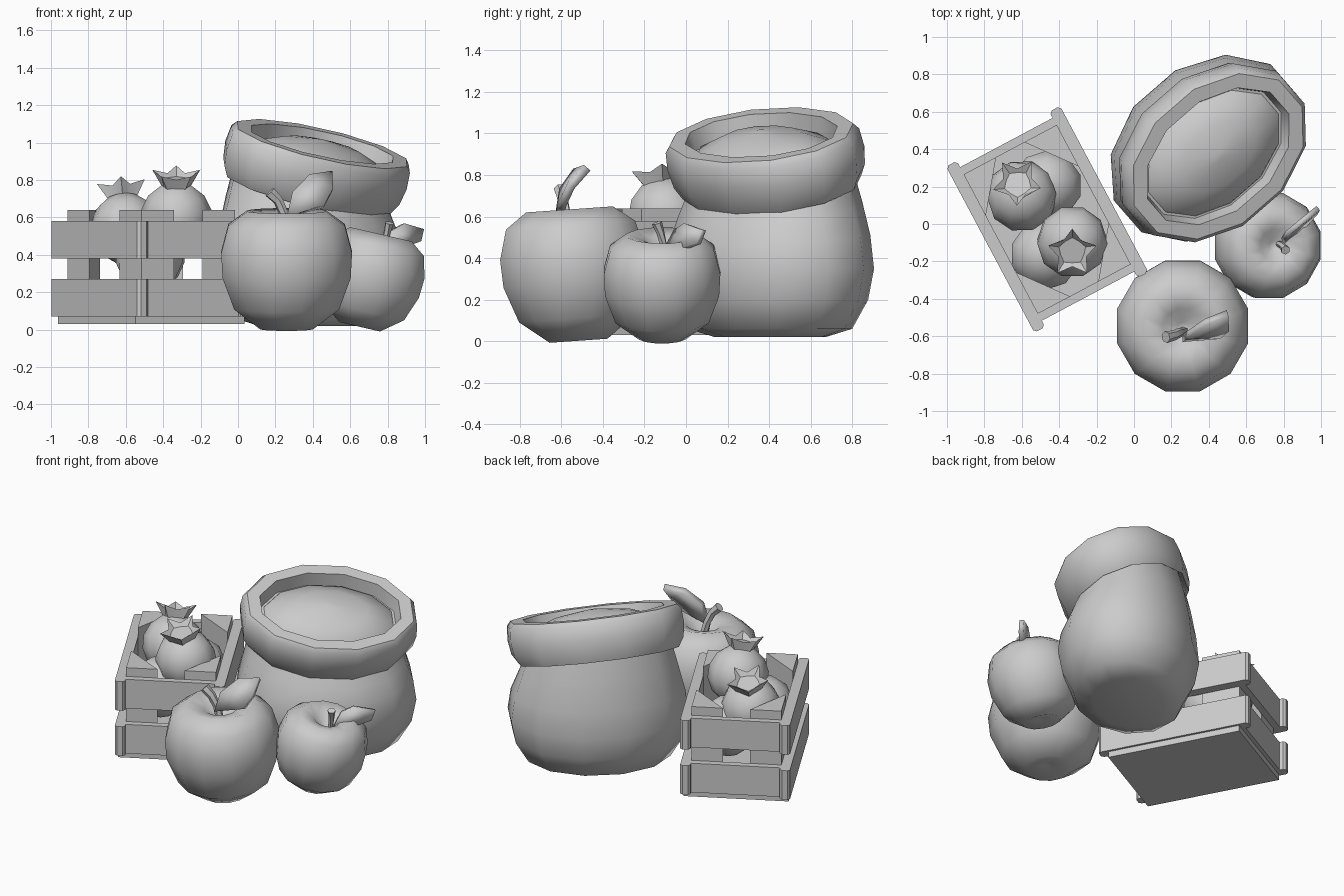
import bpy, bmesh
from math import sin, cos, pi, radians
from mathutils import Vector, Matrix

if "Cube" in bpy.data.objects:
    bpy.data.objects.remove(bpy.data.objects["Cube"])


def finish(name, bm, angle=40, smooth=True):
    bmesh.ops.recalc_face_normals(bm, faces=bm.faces[:])
    me = bpy.data.meshes.new(name)
    bm.to_mesh(me)
    bm.free()
    ob = bpy.data.objects.new(name, me)
    bpy.context.collection.objects.link(ob)
    if smooth:
        for p in me.polygons:
            p.use_smooth = True
        me.set_sharp_from_angle(angle=radians(angle))
    return ob


def loft(name, rings, angle=40):
    """Skin closed rings of points; both ends are capped."""
    bm = bmesh.new()
    rows = [[bm.verts.new(p) for p in r] for r in rings]
    n = len(rows[0])
    for a, b in zip(rows, rows[1:]):
        for i in range(n):
            j = (i + 1) % n
            bm.faces.new((a[i], a[j], b[j], b[i]))
    bm.faces.new(rows[0])
    bm.faces.new(rows[-1])
    return finish(name, bm, angle)


def ellipse(center, ax, ay, n=12, phase=0.0):
    return [center + ax * cos(2 * pi * i / n + phase) + ay * sin(2 * pi * i / n + phase)
            for i in range(n)]


# Sack: oval rings that lean over towards the rolled rim
turn = radians(41)
U = Vector((cos(turn), sin(turn), 0))
V = Vector((-sin(turn), cos(turn), 0))
SLOPE_X, SLOPE_Y = -.29, .20           # slope of the rim plane


def tilted(c, ru, rv, amount):
    a, b = SLOPE_X * amount, SLOPE_Y * amount
    up = [Vector((d.x, d.y, a * d.x + b * d.y)) for d in (U, V)]
    return ellipse(c, up[0] * ru, up[1] * rv, 12, pi / 12)


body = [(.02, .32, .22, 0), (.06, .46, .34, 0), (.20, .545, .41, 0),
        (.35, .575, .437, 0), (.50, .555, .42, .2), (.64, .51, .385, .6)]
rings = [tilted(Vector((.385, .405, z)), ru, rv, d) for z, ru, rv, d in body]
N = Vector((-SLOPE_X, -SLOPE_Y, 1)).normalized()
top = Vector((.45, .362, .993))
rim = [(-.24, .47, .34), (-.27, .51, .36), (-.21, .548, .385), (-.12, .562, .398),
       (-.03, .555, .39), (0, .53, .368), (0, .45, .295), (-.09, .43, .28)]
rings += [tilted(top + N * h, ru, rv, 1) for h, ru, rv in rim]
loft("sack", rings, 48)

# Heaped contents of the sack
heap = [(-.12, .435, .285), (-.07, .40, .26), (-.01, .24, .15), (.02, .03, .02)]
loft("sack_contents", [tilted(top + N * h, ru, rv, 1) for h, ru, rv in heap], 60)


# Apples
def apple(name, center, r, rot):
    prof = [(.06, -.84), (.40, -.92), (.80, -.62), (.98, -.15), (1.0, .22),
            (.89, .62), (.60, .83), (.30, .75), (.08, .55)]
    m = Matrix.Translation(center) @ rot
    loft(name, [[m @ p for p in ellipse(Vector((0, 0, z * r)), Vector((k * r, 0, 0)),
                                        Vector((0, k * r, 0)), 12, pi / 12)]
                for k, z in prof], 60)


def stem(name, path):
    pts = [Vector(p[:3]) for p in path]
    out = []
    for i, p in enumerate(pts):
        d = pts[min(i + 1, len(pts) - 1)] - pts[max(i - 1, 0)]
        q = d.to_track_quat('Z', 'Y')
        r = path[i][3]
        out.append(ellipse(p, q @ Vector((r, 0, 0)), q @ Vector((0, r, 0)), 6))
    loft(name, out, 40)


def leaf(name, pts, thick):
    """pts: base, left/right, left/right, tip"""
    bm = bmesh.new()
    v = [bm.verts.new(p) for p in pts]
    for f in ((0, 2, 1), (1, 2, 4, 3), (3, 4, 5)):
        bm.faces.new([v[i] for i in f])
    ob = finish(name, bm, 40)
    mod = ob.modifiers.new("thickness", 'SOLIDIFY')
    mod.thickness = thick
    mod.offset = 0


apple("large_apple", Vector((.26, -.54, .335)), .362, Matrix.Rotation(radians(4), 4, 'X'))
stem("large_apple_stem", [(.27, -.575, .52, .025), (.245, -.58, .62, .025),
                          (.215, -.595, .69, .027), (.17, -.605, .735, .032)])
leaf("large_apple_leaf", [(.26, -.61, .60), (.29, -.59, .73), (.46, -.595, .66),
                          (.38, -.525, .82), (.505, -.555, .745), (.50, -.475, .835)], .042)

apple("small_apple", Vector((.71, -.115, .275)), .29, Matrix.Rotation(radians(13), 4, 'Y'))
stem("small_apple_stem", [(.77, -.105, .39, .018), (.785, -.11, .47, .018),
                          (.80, -.125, .53, .02), (.81, -.14, .57, .025)])
leaf("small_apple_leaf", [(.79, -.10, .43), (.82, -.05, .53), (.89, -.03, .44),
                          (.88, .0, .565), (.97, .06, .47), (.985, .085, .535)], .03)

# Crate
crate = Matrix.Translation((-.464, .025, 0)) @ Matrix.Rotation(radians(28), 4, 'Z')


def box(name, x, y, z, bevel=0.0):
    bm = bmesh.new()
    size = Matrix.Diagonal((x[1] - x[0], y[1] - y[0], z[1] - z[0], 1))
    mid = Matrix.Translation((sum(x) / 2, sum(y) / 2, sum(z) / 2))
    bmesh.ops.create_cube(bm, size=1, matrix=mid @ size)
    if bevel:
        # chamfer the upright end corners only
        ups = [e for e in bm.edges if abs(e.verts[0].co.z - e.verts[1].co.z) > .1]
        bmesh.ops.bevel(bm, geom=ups, offset=bevel, segments=1, affect='EDGES')
    bm.transform(crate)
    return finish(name, bm, smooth=False)


box("crate_base", (-.33, .33), (-.44, .44), (.03, .08))
for level, z in (("lower", (.07, .27)), ("upper", (.38, .58))):
    for side, s in (("left", -1), ("right", 1)):
        box(f"crate_{level}_{side}_board", sorted((s * .28, s * .345)), (-.503, .503), z, .015)
    for side, s in (("front", -1), ("back", 1)):
        box(f"crate_{level}_{side}_board", (-.282, .282), sorted((s * .42, s * .465)), z)

# Triangular corner posts
for sx in (-1, 1):
    for sy in (-1, 1):
        tri = [(sx * .282, sy * .422), (sx * .085, sy * .422), (sx * .282, sy * .17)]
        loft("crate_corner_post",
             [[crate @ Vector((x, y, z)) for x, y in tri] for z in (.075, .64)], 10)


# Round fruit in the crate, the upper two with star-shaped crowns
def fruit(center, lean_x=0, lean_y=0, spin=0, crown=False, r=.192):
    rot = Matrix.Rotation(lean_x, 4, 'X') @ Matrix.Rotation(lean_y, 4, 'Y') \
        @ Matrix.Rotation(spin, 4, 'Z')
    m = Matrix.Translation(center) @ rot
    bm = bmesh.new()
    bmesh.ops.create_uvsphere(bm, u_segments=10, v_segments=7, radius=r)
    bm.transform(m)
    finish("fruit_body", bm, 60)
    if not crown:
        return
    # narrow foot, five flared tips, sunken floor
    star = []
    for radii, heights in (((.085, .07), (-.02, -.02)), ((.135, .08), (.06, .035)),
                           ((.075, .065), (.015, .015))):
        star.append([m @ Vector((radii[i % 2] * cos(i * pi / 5), radii[i % 2] * sin(i * pi / 5),
                                 r + heights[i % 2])) for i in range(10)])
    loft("fruit_crown", star, 20)


fruit(Vector((-.33, -.095, .60)), radians(14), 0, radians(90), True)
fruit(Vector((-.60, .15, .54)), radians(-18), radians(-6), radians(-90), True)
fruit(Vector((-.465, .205, .40)))
fruit(Vector((-.475, -.165, .40)))
